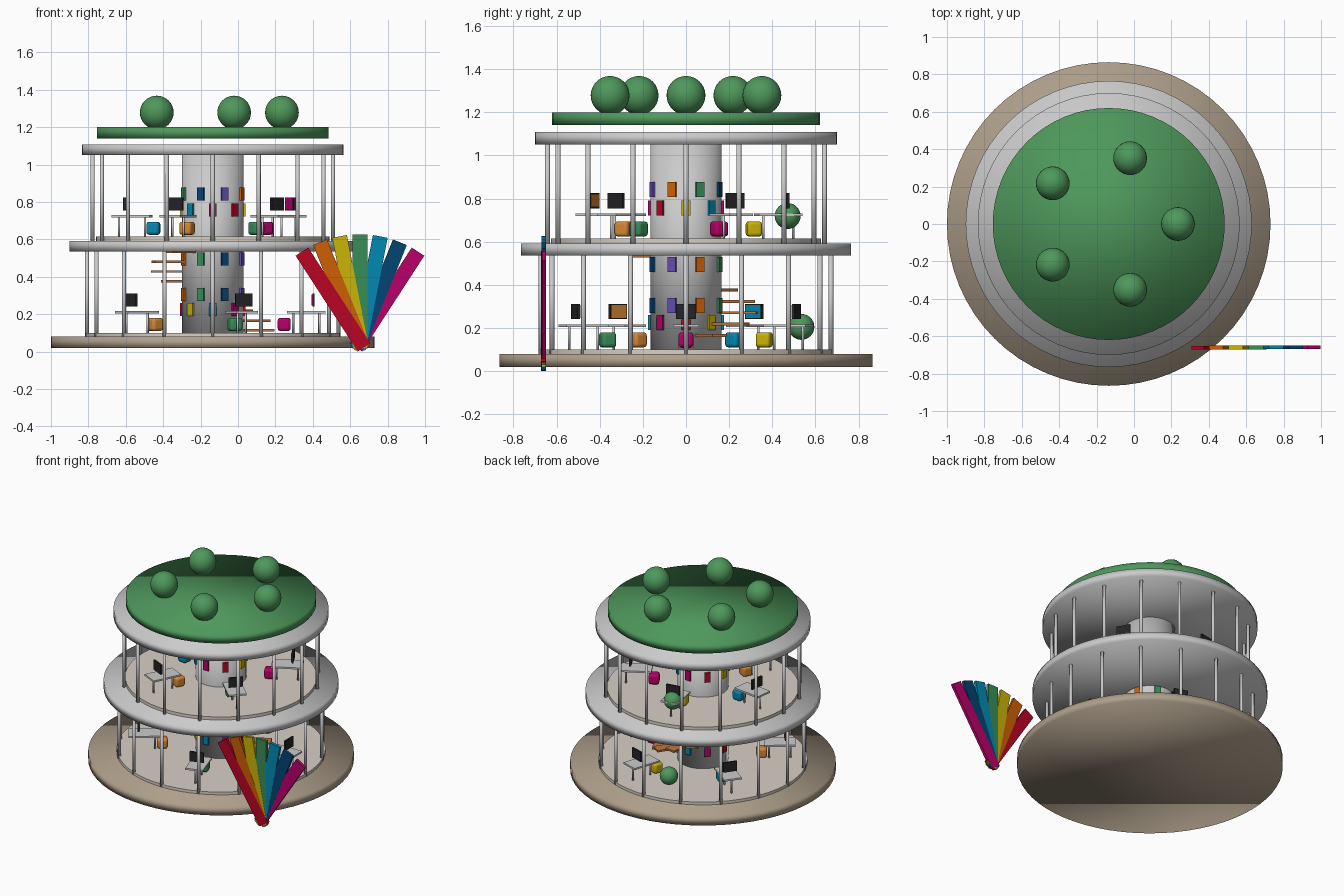
import bpy, math
from math import cos, sin, radians, pi
from mathutils import Matrix, Vector

if "Cube" in bpy.data.objects:
    bpy.data.objects.remove(bpy.data.objects["Cube"])

CX = -0.135  # axis of the round building
mats = {}
COL = {  # display colours, converted to linear below
    "red": (0.72, 0.05, 0.16), "orange": (0.80, 0.37, 0.05), "yellow": (0.79, 0.70, 0.06),
    "green": (0.23, 0.55, 0.35), "teal": (0.04, 0.53, 0.69), "navy": (0.04, 0.27, 0.45),
    "magenta": (0.72, 0.0, 0.41), "purple": (0.40, 0.30, 0.68), "dark": (0.16, 0.16, 0.17),
    "stone": (0.68, 0.62, 0.54), "floor": (0.84, 0.81, 0.77), "leaf": (0.31, 0.59, 0.36),
    "wood": (0.72, 0.46, 0.27), "tan": (0.84, 0.53, 0.22), "white": (0.91, 0.91, 0.92),
}
FAN = ["red", "orange", "yellow", "green", "teal", "navy", "magenta"]


def finish(name, color, bevel=0, smooth=None):
    ob = bpy.context.object
    ob.name = name
    if color:
        if color not in mats:
            mats[color] = bpy.data.materials.new(color)
            mats[color].diffuse_color = (*[c ** 2.2 for c in COL[color]], 1)
        ob.data.materials.append(mats[color])
    if bevel:
        m = ob.modifiers.new("bevel", 'BEVEL')
        m.width, m.segments = bevel, 3
        m.limit_method = 'ANGLE'
    if smooth == "all":
        bpy.ops.object.shade_smooth()
    elif smooth:
        bpy.ops.object.shade_smooth_by_angle(angle=radians(35))
    return ob


def disc(name, r, z0, z1, color=None, x=CX, y=0, sides=64, smooth="all"):
    bpy.ops.mesh.primitive_cylinder_add(vertices=sides, radius=r, depth=z1 - z0,
                                        location=(x, y, (z0 + z1) / 2))
    return finish(name, color, 0, smooth)


def ball(name, r, loc, color):
    bpy.ops.mesh.primitive_uv_sphere_add(segments=32, ring_count=16, radius=r, location=loc)
    return finish(name, color, 0, "all")


def polar(r, a, z):
    return Vector((CX + r * cos(a), r * sin(a), z))


def box(name, size, loc, color=None, turn=0, bevel=0):
    # box whose local x axis points outward at angle turn
    bpy.ops.mesh.primitive_cube_add(size=1, location=loc, rotation=(0, 0, turn))
    bpy.context.object.data.transform(Matrix.Diagonal((*size, 1)))
    return finish(name, color, bevel, "angle" if bevel else None)


# Slabs, floors, core and planted roof (soft shading runs over the rims)
disc("base", 0.865, 0.018, 0.08, "stone")
disc("middle_slab", 0.765, 0.535, 0.592)
disc("roof_slab", 0.70, 1.05, 1.108)
disc("lower_floor", 0.68, 0.075, 0.10, "floor", smooth="angle")
disc("upper_floor", 0.625, 0.585, 0.614, "floor", smooth="angle")
disc("core", 0.165, 0.09, 1.07)
disc("green_roof", 0.62, 1.14, 1.20, "leaf")
for i in range(5):
    ball("roof_tree", 0.09, polar(0.37, i * 2 * pi / 5, 1.278), "leaf")

# Slim columns around each storey
for r, z0, z1 in ((0.672, 0.07, 0.54), (0.642, 0.58, 1.06)):
    for i in range(16):
        p = polar(r, i * pi / 8, 0)
        disc("column", 0.011, z0, z1, None, p.x, p.y, 16)

# Desks with stool, screen and two legs, plus one shrub per storey
STOOLS = ["magenta", "yellow", "teal", "tan", "green"]
for floor, r_stool, r_desk, start, r_shrub in ((0.10, 0.382, 0.50, 0.0, 0.545),
                                               (0.614, 0.32, 0.435, 0.5, 0.48)):
    for i, c in enumerate(STOOLS):
        a = start + i * 2 * pi / 5
        box("stool", (0.07, 0.07, 0.07), polar(r_stool, a, floor + 0.045), c, a, 0.015)
        box("desk_top", (0.205, 0.12, 0.012), polar(r_desk, a, floor + 0.11), "white", a)
        for d in (-0.07, 0.07):
            p = polar(r_desk + d, a, 0)
            disc("desk_leg", 0.006, floor, floor + 0.106, None, p.x, p.y, 12)
        box("monitor", (0.012, 0.095, 0.07), polar(r_desk + 0.038, a, floor + 0.176), "dark", a)
        box("screen", (0.004, 0.085, 0.06), polar(r_desk + 0.031, a, floor + 0.176), c, a)
    ball("shrub", 0.06, polar(r_shrub, radians(101), floor + 0.105), "leaf")

# Coloured panels on the core: (height, half-step offset, colours from angle 0)
LOW = ["orange", "green", "navy", "purple"]
ROWS = ((0.225, 0, ["red", "yellow", "teal", "magenta"]), (0.305, 0.5, LOW), (0.495, 0.5, LOW),
        (0.757, 0, ["yellow", "teal", "magenta", "red"]),
        (0.842, 0.5, ["green", "navy", "purple", "orange"]))
for z, off, cols in ROWS:
    for i in range(8):
        a = (i + off) * pi / 4
        box("core_panel", (0.02, 0.04, 0.07), polar(0.165, a, z), cols[i % 4], a)

# Spiral stair around the core
for i in range(9):
    a = radians(28 * i)
    box("stair_tread", (0.17, 0.075, 0.013), polar(0.245, a, 0.113 + 0.0525 * i), "wood", a)

# Swatch fan standing in front
for i, c in enumerate(FAN):
    ob = box("fan_blade", (0.08, 0.02, 0.61), (0.652, -0.661 + 0.0004 * i, 0.056), c)
    ob.data.transform(Matrix.Translation((0, 0, 0.265)))
    ob.rotation_euler = (0, radians(-33 + 11 * i), 0)

for m in bpy.data.materials:
    if m.users and not m.is_grease_pencil:
        m.use_nodes = True
        m.node_tree.nodes["Principled BSDF"].inputs["Base Color"].default_value = m.diffuse_color
